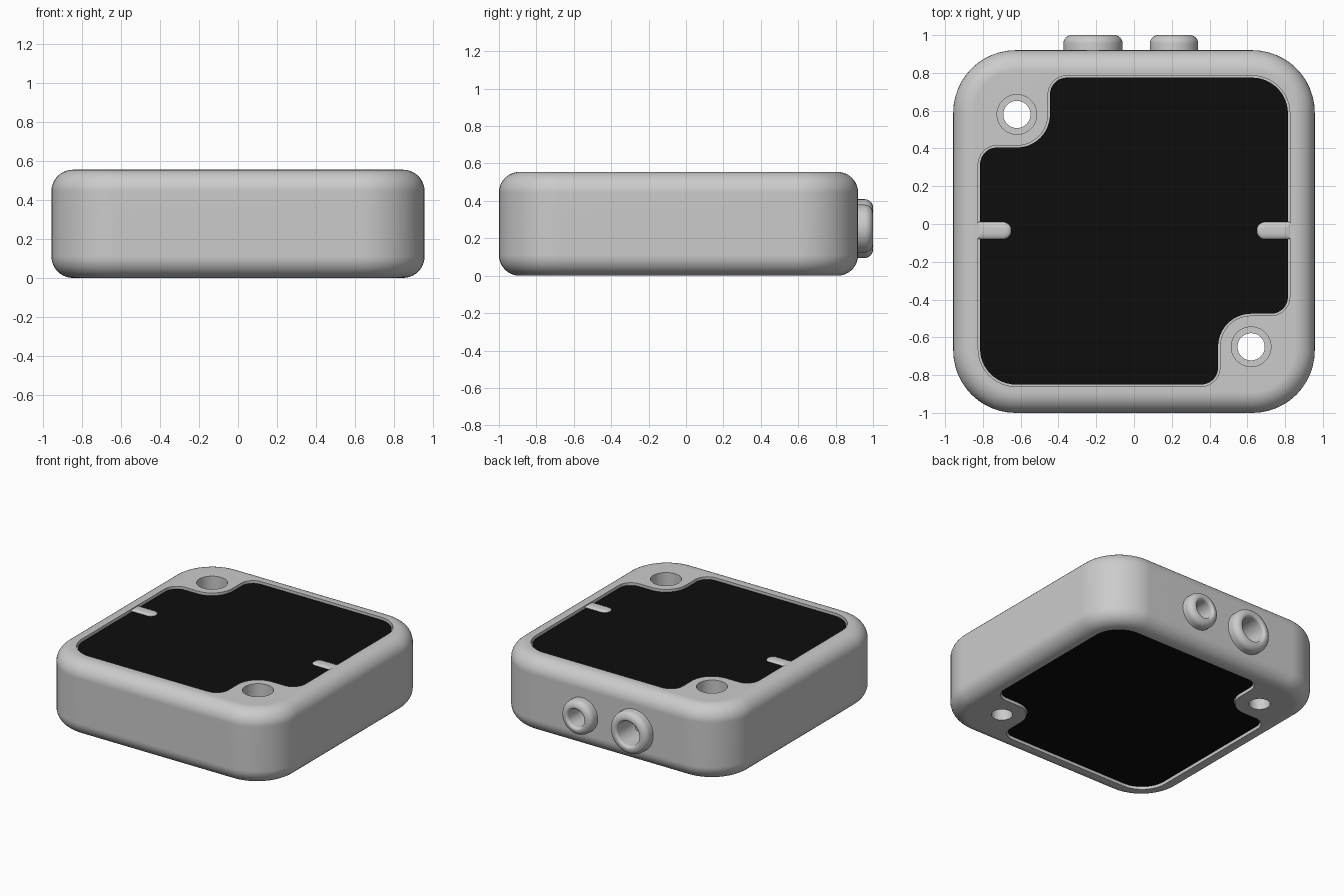
import bpy, bmesh, math
from mathutils import Vector, Matrix

if "Cube" in bpy.data.objects:
    bpy.data.objects.remove(bpy.data.objects["Cube"])

TOP = 0.555


def outline(corners, inset=0.0, n=12):
    """Counter-clockwise axis-aligned polygon with rounded corners (x, y, r)."""
    pts = []
    for i, (x, y, r) in enumerate(corners):
        p = Vector((x, y))
        d1 = (p - Vector(corners[i - 1][:2])).normalized()
        d2 = (Vector(corners[(i + 1) % len(corners)][:2]) - p).normalized()
        n1, n2 = Vector((-d1.y, d1.x)), Vector((-d2.y, d2.x))
        turn = 1 if d1.cross(d2) > 0 else -1
        r = max(r - inset * turn, 0.001)
        p = p + inset * (n1 + n2)
        c = p + r * turn * (n1 + n2)
        for k in range(n + 1):
            a = turn * math.pi / 2 * k / n
            pts.append(c + Matrix.Rotation(a, 2) @ (-n1 * r * turn))
    return pts


def finish(name, bm, smooth=True):
    bmesh.ops.recalc_face_normals(bm, faces=bm.faces)
    me = bpy.data.meshes.new(name)
    bm.to_mesh(me)
    bm.free()
    ob = bpy.data.objects.new(name, me)
    bpy.context.collection.objects.link(ob)
    if smooth:
        shade(ob)
    return ob


def shade(ob):
    bpy.ops.object.select_all(action='DESELECT')
    ob.select_set(True)
    bpy.context.view_layer.objects.active = ob
    bpy.ops.object.shade_smooth_by_angle(angle=math.radians(30))


def loft(name, corners, rings, smooth=True):
    """Stack rounded outlines: rings are (inset, z)."""
    bm = bmesh.new()
    loops = [[bm.verts.new((p.x, p.y, z)) for p in outline(corners, i)] for i, z in rings]
    for a, b in zip(loops, loops[1:]):
        for k in range(len(a)):
            j = (k + 1) % len(a)
            bm.faces.new((a[k], a[j], b[j], b[k]))
    bm.faces.new(loops[0][::-1])
    bm.faces.new(loops[-1])
    return finish(name, bm, smooth)


def cylinder(name, r, a, b, smooth=False):
    """Cylinder between points a and b."""
    a, b = Vector(a), Vector(b)
    bm = bmesh.new()
    rot = (b - a).to_track_quat('Z', 'Y').to_matrix().to_4x4()
    bmesh.ops.create_cone(bm, cap_ends=True, segments=48, radius1=r, radius2=r,
                          depth=(b - a).length, matrix=Matrix.Translation((a + b) / 2) @ rot)
    return finish(name, bm, smooth)


def port_ring(name, x, z, outer, hole):
    """Rounded collar turned about the y axis."""
    prof = [(hole, 0.90)]
    for r, c, s0, s1 in ((0.02, hole + 0.02, 180, 90), (0.045, outer - 0.045, 90, 0)):
        for k in range(9):
            a = math.radians(s0 + (s1 - s0) * k / 8)
            prof.append((c + r * math.cos(a), 1.0 - r + r * math.sin(a)))
    prof.append((outer, 0.90))
    bm = bmesh.new()
    n = 48
    loops = [[bm.verts.new((x + r * math.cos(2 * math.pi * k / n), y,
                            z + r * math.sin(2 * math.pi * k / n))) for k in range(n)]
             for r, y in prof]
    for i, a in enumerate(loops):
        b = loops[(i + 1) % len(loops)]
        for k in range(n):
            j = (k + 1) % n
            bm.faces.new((a[k], a[j], b[j], b[k]))
    return finish(name, bm)


# body: rounded block with filleted top and bottom edges
R = 0.11
arc = [math.radians(90 * k / 10) for k in range(11)]
rings = [(R - R * math.sin(a), R - R * math.cos(a)) for a in arc]
rings += [(i, TOP - z) for i, z in reversed(rings)]
body = loft("body", [(-0.957, -1, 0.33), (0.957, -1, 0.33),
                     (0.957, 0.92, 0.33), (-0.957, 0.92, 0.33)], rings)

# panel outline, notched around the two screw holes
PANEL = [(-0.825, -0.86, 0.2), (0.455, -0.86, 0.1), (0.455, -0.485, 0.165),
         (0.825, -0.485, 0.1), (0.825, 0.785, 0.2), (-0.455, 0.785, 0.1),
         (-0.455, 0.415, 0.165), (-0.825, 0.415, 0.1)]
HOLES = [(-0.62, 0.58), (0.62, -0.65)]
PORTS = [("large_port", -0.217, 0.157, 0.09), ("small_port", 0.212, 0.128, 0.066)]
PZ = 0.252

# cutters: panel recesses, screw holes with counterbores, port sockets
cutters = [loft("recess_cutter", PANEL, [(0, z0), (0, z1)], False)
           for z0, z1 in ((TOP - 0.03, TOP + 0.1), (-0.1, 0.03))]
for x, y in HOLES:
    cutters.append(cylinder("hole_cutter", 0.072, (x, y, -0.1), (x, y, 0.7)))
    cutters.append(cylinder("counterbore_cutter", 0.105, (x, y, 0.2), (x, y, 0.7)))
for name, x, outer, hole in PORTS:
    cutters.append(cylinder("socket_cutter", hole, (x, 0.6, PZ), (x, 1.1, PZ)))
for c in cutters:
    c.hide_render = True
    m = body.modifiers.new(c.name, 'BOOLEAN')
    m.operation = 'DIFFERENCE'
    m.solver = 'EXACT'
    m.object = c
dg = bpy.context.evaluated_depsgraph_get()
cut_mesh = bpy.data.meshes.new_from_object(body.evaluated_get(dg))
body.modifiers.clear()
body.data = cut_mesh
for c in cutters:
    bpy.data.objects.remove(c)
shade(body)
wn = body.modifiers.new("weighted_normals", 'WEIGHTED_NORMAL')
wn.keep_sharp = True

# black panels set into the top and bottom recesses
black = bpy.data.materials.new("black")
black.diffuse_color = (0.004, 0.004, 0.004, 1)
black.use_nodes = True
black.node_tree.nodes["Principled BSDF"].inputs["Base Color"].default_value = black.diffuse_color
for name, z0, z1 in (("top_panel", TOP - 0.03, TOP - 0.015), ("bottom_panel", 0.015, 0.03)):
    panel = loft(name, PANEL, [(0.01, z0), (0.01, z1)])
    panel.data.materials.append(black)

# rounded ribs at the left and right panel edges
for name, xs in (("left_rib", (-0.835, -0.65)), ("right_rib", (0.65, 0.835))):
    r0, r1 = (0.002, 0.044) if xs[0] < 0 else (0.044, 0.002)
    loft(name, [(xs[0], -0.08, r0), (xs[1], -0.08, r1), (xs[1], 0.01, r1), (xs[0], 0.01, r0)],
         [(0, TOP - 0.028), (0, TOP - 0.014), (0.005, TOP - 0.009),
          (0.015, TOP - 0.004), (0.03, TOP - 0.002)])

# collars around the back ports, with a contact pin in the large one
for name, x, outer, hole in PORTS:
    port_ring(name, x, PZ, outer, hole)
cylinder("large_port_pin", 0.022, (PORTS[0][1], 0.59, PZ), (PORTS[0][1], 0.88, PZ), True)
